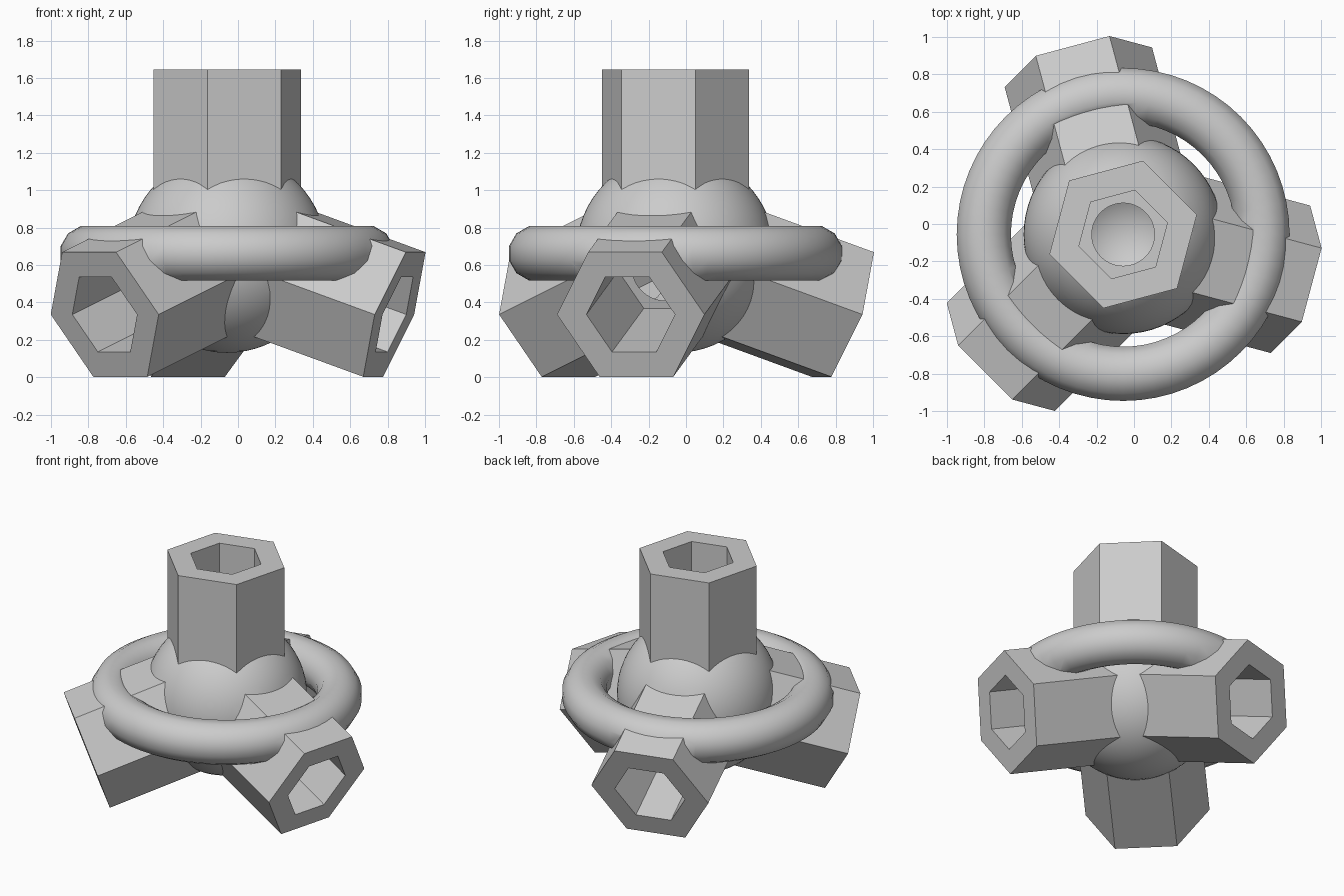
import bpy
from math import cos, sin, pi, radians, asin
from mathutils import Matrix, Vector

if "Cube" in bpy.data.objects:
    bpy.data.objects.remove(bpy.data.objects["Cube"], do_unlink=True)

CENTRE = Vector((-0.058, -0.056, 0.663))
ARM_LENGTH, ARM_RADIUS = 0.982, 0.408
BORE_START, BORE_RADIUS = 0.285, 0.245
DIP = asin(1 / 3)              # tetrahedral spread of the lower arms

grey = bpy.data.materials.new("grey")
grey.use_nodes = True
grey.diffuse_color = (0.6, 0.6, 0.6, 1)
grey.node_tree.nodes["Principled BSDF"].inputs["Base Color"].default_value = (0.6, 0.6, 0.6, 1)


def finish(name):
    obj = bpy.context.object
    obj.name = name
    obj.data.materials.append(grey)
    return obj


def ball(name, radius):
    bpy.ops.mesh.primitive_uv_sphere_add(segments=64, ring_count=32, radius=radius, location=CENTRE)
    return finish(name)


def hex_prism(name, radius, start, end, frame):
    """Six-sided prism along the frame's z axis, with corners on its x axis."""
    bpy.ops.mesh.primitive_cylinder_add(vertices=6, radius=radius, depth=end - start)
    obj = finish(name)
    corner_on_x = Matrix.Rotation(radians(30), 4, 'Z')
    shift = Matrix.Translation((0, 0, (start + end) / 2))
    obj.data.transform(Matrix.Translation(CENTRE) @ frame @ shift @ corner_on_x)
    return obj


def arm_frame(azimuth):
    out = Vector((cos(azimuth) * cos(DIP), sin(azimuth) * cos(DIP), -sin(DIP)))
    side = Vector((-sin(azimuth), cos(azimuth), 0))
    return Matrix((side, out.cross(side), out)).transposed().to_4x4()


def combine(body, other, operation):
    mod = body.modifiers.new(operation.lower(), 'BOOLEAN')
    mod.operation, mod.solver, mod.object = operation, 'EXACT', other
    bpy.ops.object.select_all(action='DESELECT')
    bpy.context.view_layer.objects.active = body
    body.select_set(True)
    bpy.ops.object.modifier_apply(modifier=mod.name)
    bpy.data.objects.remove(other, do_unlink=True)


# One upright arm and three drooping arms
frames = [Matrix.Rotation(radians(15), 4, 'Z')]
frames += [arm_frame(radians(a)) for a in (105, 225, 345)]

# Core ball with solid arms
body = ball("hollow_hub_with_arms", 0.532)
for frame in frames:
    combine(body, hex_prism("arm", ARM_RADIUS, 0, ARM_LENGTH, frame), 'UNION')

# Ring around the hub, twelve-sided in section with flat top and bottom
bpy.ops.mesh.primitive_torus_add(major_radius=0.745, minor_radius=0.15,
                                 major_segments=64, minor_segments=12, location=CENTRE)
ring = finish("ring")
for v in ring.data.vertices:   # turn the section by half a side
    flat = Vector((v.co.x, v.co.y, 0))
    around = flat.normalized()
    r, z = flat.length - 0.745, v.co.z
    c, s = cos(pi / 12), sin(pi / 12)
    v.co = around * (0.745 + r * c - z * s) + Vector((0, 0, r * s + z * c))
combine(body, ring, 'UNION')

# Inner cavity and hexagonal bores
combine(body, ball("cavity", 0.331), 'DIFFERENCE')
for frame in frames:
    combine(body, hex_prism("bore", BORE_RADIUS, BORE_START, ARM_LENGTH + 0.1, frame), 'DIFFERENCE')

bpy.ops.object.select_all(action='DESELECT')
bpy.context.view_layer.objects.active = body
body.select_set(True)
bpy.ops.object.shade_smooth_by_angle(angle=radians(32))
